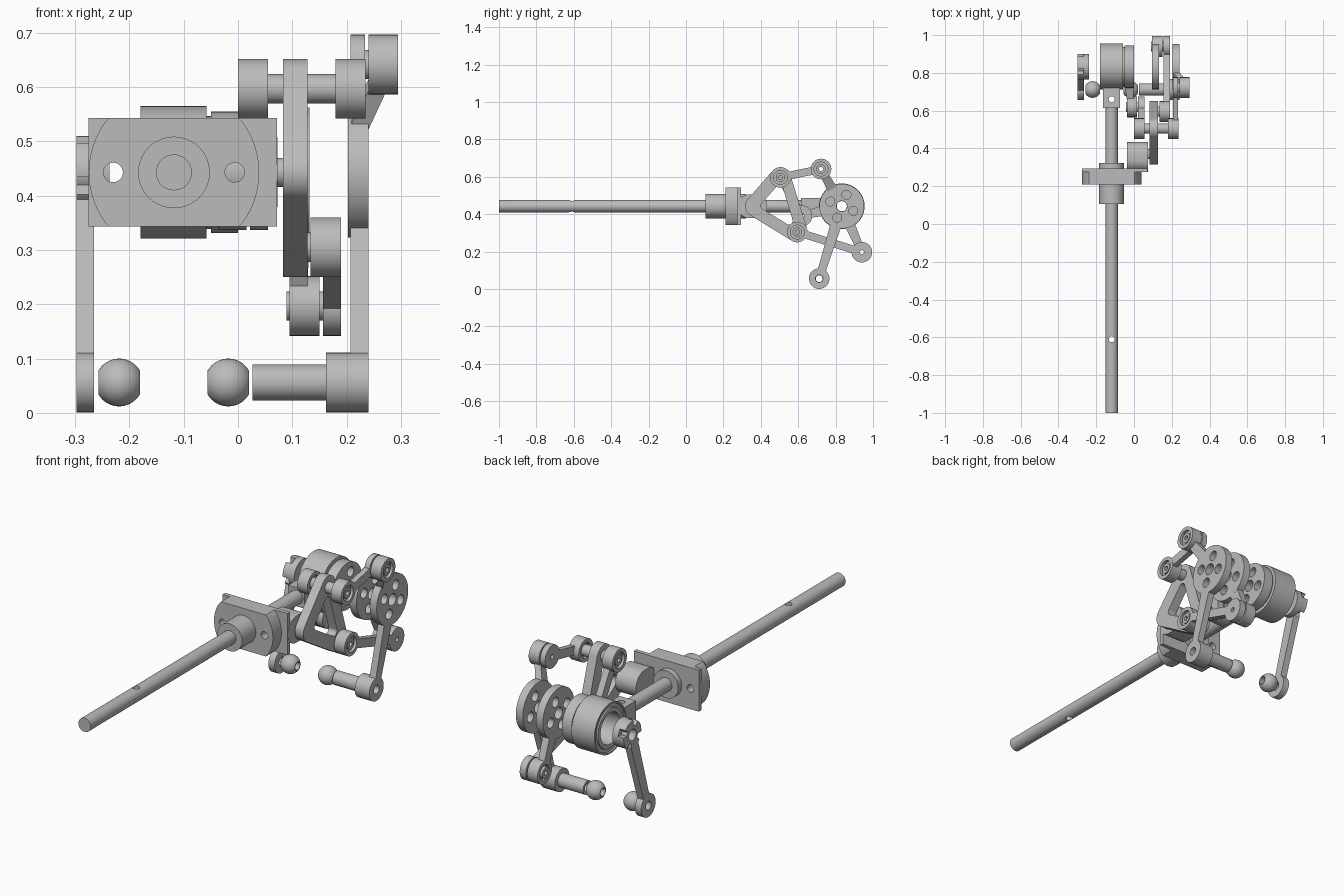
import bpy, bmesh, math
from mathutils import Matrix, Vector

if "Cube" in bpy.data.objects:
    bpy.data.objects.remove(bpy.data.objects["Cube"])

metal = bpy.data.materials.new("plain grey metal")
metal.use_nodes = True
metal.diffuse_color = (0.5, 0.5, 0.5, 1)
metal.node_tree.nodes["Principled BSDF"].inputs["Base Color"].default_value = (0.5, 0.5, 0.5, 1)

# Extrusion frames: local x, y, z become world y, z, x or world z, x, y
ALONG_X = Matrix(((0, 0, 1, 0), (1, 0, 0, 0), (0, 1, 0, 0), (0, 0, 0, 1)))
ALONG_Y = ALONG_X @ ALONG_X


def add(name, mesh):
    mesh.materials.clear()
    mesh.materials.append(metal)
    ob = bpy.data.objects.new(name, mesh)
    bpy.context.collection.objects.link(ob)
    bpy.ops.object.select_all(action='DESELECT')
    ob.select_set(True)
    bpy.context.view_layer.objects.active = ob
    bpy.ops.object.shade_smooth_by_angle(angle=math.radians(35))
    return ob


def bake(ob):
    dg = bpy.context.evaluated_depsgraph_get()
    return bpy.data.meshes.new_from_object(ob.evaluated_get(dg))


def rounded(points, r, steps=40):
    """Outline of circles of radius r wrapped by a band; points counterclockwise."""
    n = len(points)
    if n == 1:
        angles = [(0, math.tau * (1 - 1 / steps))]
    else:
        head = [math.atan2(points[(i + 1) % n][1] - points[i][1],
                           points[(i + 1) % n][0] - points[i][0]) - math.pi / 2 for i in range(n)]
        angles = [(head[i - 1], head[i - 1] + (head[i] - head[i - 1]) % math.tau) for i in range(n)]
    k = steps if n == 1 else steps // 2
    return [(p[0] + r * math.cos(a + (b - a) * j / (k - 1)), p[1] + r * math.sin(a + (b - a) * j / (k - 1)))
            for p, (a, b) in zip(points, angles) for j in range(k)]


def plate(name, outlines, lo, hi, frame=ALONG_X):
    """Extruded outline with holes."""
    cu = bpy.data.curves.new(name, 'CURVE')
    cu.dimensions, cu.fill_mode, cu.extrude = '2D', 'BOTH', (hi - lo) / 2
    for line in outlines:
        s = cu.splines.new('POLY')
        s.points.add(len(line) - 1)
        for v, p in zip(s.points, line):
            v.co = (p[0], p[1], 0, 1)
        s.use_cyclic_u = True
    tmp = bpy.data.objects.new(name + "_outline", cu)
    bpy.context.collection.objects.link(tmp)
    mesh = bake(tmp)
    bpy.data.objects.remove(tmp)
    mesh.transform(frame @ Matrix.Translation((0, 0, (lo + hi) / 2)))
    bm = bmesh.new()
    bm.from_mesh(mesh)
    bmesh.ops.remove_doubles(bm, verts=bm.verts, dist=1e-5)
    bmesh.ops.recalc_face_normals(bm, faces=bm.faces)
    bm.to_mesh(mesh)
    bm.free()
    return add(name, mesh)


def lathe(name, at, profile, steps=40):
    """Closed (x, radius) loop turned about an x axis through (y, z)."""
    bm = bmesh.new()
    vs = [bm.verts.new((x, at[0] + r, at[1])) for x, r in profile]
    es = [bm.edges.new((vs[i - 1], vs[i])) for i in range(len(vs))]
    bmesh.ops.spin(bm, geom=vs + es, cent=(0, *at), axis=(1, 0, 0), angle=math.tau, steps=steps)
    bmesh.ops.remove_doubles(bm, verts=bm.verts, dist=1e-5)
    bmesh.ops.recalc_face_normals(bm, faces=bm.faces)
    mesh = bpy.data.meshes.new(name)
    bm.to_mesh(mesh)
    bm.free()
    return add(name, mesh)


def tube(name, at, r, hole, lo, hi):
    return lathe(name, at, [(lo, hole), (lo, r), (hi, r), (hi, hole)])


def bar(name, p, q, start, end, width, xa, xb=None, taper=1):
    """Straight bar in the y-z plane, trimmed at both ends; xa and xb are its x ranges."""
    p, q = Vector(p), Vector(q)
    d = (q - p).normalized()
    side = Vector((-d.y, d.x)) * width / 2
    bm = bmesh.new()
    for c, xr, k in ((p + d * start, xa, 1), (q - d * end, xb or xa, taper)):
        for x in xr:
            for s in (side * k, -side * k):
                bm.verts.new((x, *(c + s)))
    bmesh.ops.convex_hull(bm, input=bm.verts)
    mesh = bpy.data.meshes.new(name)
    bm.to_mesh(mesh)
    bm.free()
    return add(name, mesh)


def bearing(name, at, lo, hi):
    tube(name + "_housing", at, R, 0.037, lo, hi)
    tube(name + "_race", at, 0.038, 0.024, lo + 0.014, hi - 0.014)
    tube(name + "_screw", at, 0.025, 0.011, lo + 0.005, hi - 0.005)


def drill(ob, centre, r):
    bpy.ops.mesh.primitive_cylinder_add(radius=r, depth=0.4, location=centre, vertices=24)
    cutter = bpy.context.object
    cutter.hide_render = True
    mod = ob.modifiers.new("drill", 'BOOLEAN')
    mod.operation, mod.object, mod.solver = 'DIFFERENCE', cutter, 'EXACT'
    mesh = bake(ob)
    ob.modifiers.clear()
    ob.data = mesh
    bpy.data.objects.remove(cutter)


R = 0.055                       # radius of every joint end
AXIS = (0.833, 0.443)           # (y, z) joint centres
CRANK, TOP, LOW = (0.37, 0.443), (0.505, 0.597), (0.595, 0.305)
UP, REAR, INNER, FOOT = (0.722, 0.642), (0.94, 0.197), (0.62, 0.392), (0.712, 0.056)
SHAFT = (0.443, -0.118)         # (z, x)

# Shaft, flange and rear block
shaft = plate("shaft", [rounded([SHAFT], 0.033)], -1, 0.64, ALONG_Y)
drill(shaft, (SHAFT[1], -0.61, SHAFT[0]), 0.016)
plate("flange_hub", [rounded([SHAFT], 0.066)], 0.105, 0.322, ALONG_Y)
bolts = [rounded([(SHAFT[0], x)], 0.018, 24) for x in (-0.23, -0.006)]
disc = [(min(0.543, max(0.343, z)), x) for z, x in rounded([SHAFT], 0.157, 80)]
plate("flange_disc", [disc] + bolts, 0.21, 0.275, ALONG_Y)
plate("flange_plate", [[(0.343, -0.275), (0.543, -0.275), (0.543, 0.072), (0.343, 0.072)]] + bolts,
      0.275, 0.295, ALONG_Y)
yoke = bar("shaft_yoke", (0.615, 0.443), (0.735, 0.443), 0, 0, 0.09, (-0.163, -0.075))
drill(yoke, (-0.118, 0.66, 0.443), 0.016)

# Crank holder and crank
plate("crank_holder", [rounded([(0.34, 0.443), CRANK], 0.064)], -0.037, 0.073)
tube("crank_spacer", CRANK, 0.027, 0.01, 0.073, 0.084)
window = [Vector(p).lerp(Vector((0.49, 0.448)), 0.42) for p in (CRANK, LOW, TOP)]
plate("crank", [rounded([CRANK, LOW, TOP], R), rounded(window, 0.02)], 0.083, 0.128)
tube("crank_top_pin", TOP, 0.027, 0.011, 0.05, 0.185)
tube("crank_low_pin", LOW, 0.027, 0.011, 0.127, 0.14)

# Links: a bearing at one end, a flat eye at the other
for name, a, b, house, eye in (
        ("upper_link", TOP, UP, (0.18, 0.235), (0.207, 0.234)),
        ("lower_link", LOW, REAR, (0.134, 0.19), (0.157, 0.19)),
        ("inner_link", TOP, INNER, (0.0, 0.055), (0.022, 0.055))):
    bearing(name + "_bearing", a, *house)
    tube(name + "_eye", b, R, 0.011, *eye)
    bar(name + "_bar", a, b, 0.045, 0.045, 0.042, eye)

# Drilled horn discs, each with an arm to a bearing
for name, r, xr, end, house in (
        ("inner_horn", 0.112, (-0.05, 0.0), INNER, (-0.037, 0.016)),
        ("middle_horn", 0.12, (0.095, 0.132), REAR, (0.095, 0.15)),
        ("outer_horn", 0.12, (0.203, 0.24), UP, (0.24, 0.295))):
    holes = [rounded([(AXIS[0] + 0.066 * math.cos(a), AXIS[1] + 0.066 * math.sin(a))], 0.024, 24)
             for a in (math.radians(68 + 90 * i) for i in range(4))]
    plate(name + "_disc", [rounded([AXIS], r, 64), rounded([AXIS], 0.028)] + holes, *xr)
    reach = (house[0], house[0] + 0.033)
    bar(name + "_arm", AXIS, end, 0.105, 0.045, 0.055, xr, reach, 0.8)
    bearing(name + "_bearing", end, *house)
    tube(name + "_washer", end, 0.027, 0.011, min(house[0] - 0.006, house[1]), house[0] + 0.01)
for end, x in ((INNER, 0.01), (REAR, 0.145)):
    tube("eye_spacer", end, 0.027, 0.011, x, x + 0.014)

# Motor drum, hollow on its outer side, with a neck to the inner horn
lathe("motor_drum", AXIS, [(-0.18, 0.075), (-0.18, 0.095), (-0.174, 0.097), (-0.174, 0.112), (-0.18, 0.114),
                           (-0.18, 0.122), (-0.058, 0.122), (-0.058, 0.03), (-0.08, 0.03), (-0.08, 0.075)], 64)
tube("motor_neck", AXIS, 0.104, 0.028, -0.06, -0.048)

# Long outer lever with its foot, rod and ball
bar("outer_lever", AXIS, FOOT, 0.105, 0.045, 0.06, (0.207, 0.24), None, 0.72)
tube("outer_lever_foot", FOOT, R, 0.02, 0.162, 0.24)
tube("ball_rod", FOOT, 0.033, 0.02, 0.027, 0.165)


def ball(name, x):
    arc = [math.radians(30 + 120 * i / 16) for i in range(17)]
    lathe(name, FOOT, [(x - 0.044 * math.cos(a), 0.044 * math.sin(a)) for a in arc]
          + [(x + 0.038, 0.018), (x - 0.038, 0.018)])


ball("outer_ball", -0.018)
ball("left_side_ball", -0.219)

# Opposite lever with a slotted hub
slotted = []
for i in range(96):
    a = math.tau * i / 96
    r = 0.042 if abs((a + 0.4) % (math.pi / 2) - math.pi / 4) < 0.22 else 0.067
    slotted.append((AXIS[0] + r * math.cos(a), AXIS[1] + r * math.sin(a)))
plate("slotted_hub_rim", [slotted, rounded([AXIS], 0.027)], -0.298, -0.268)
tube("slotted_hub_base", AXIS, 0.067, 0.027, -0.268, -0.237)
bar("opposite_lever", AXIS, FOOT, 0.055, 0.045, 0.055, (-0.298, -0.265), None, 0.8)
tube("opposite_lever_foot", FOOT, R, 0.02, -0.298, -0.265)
